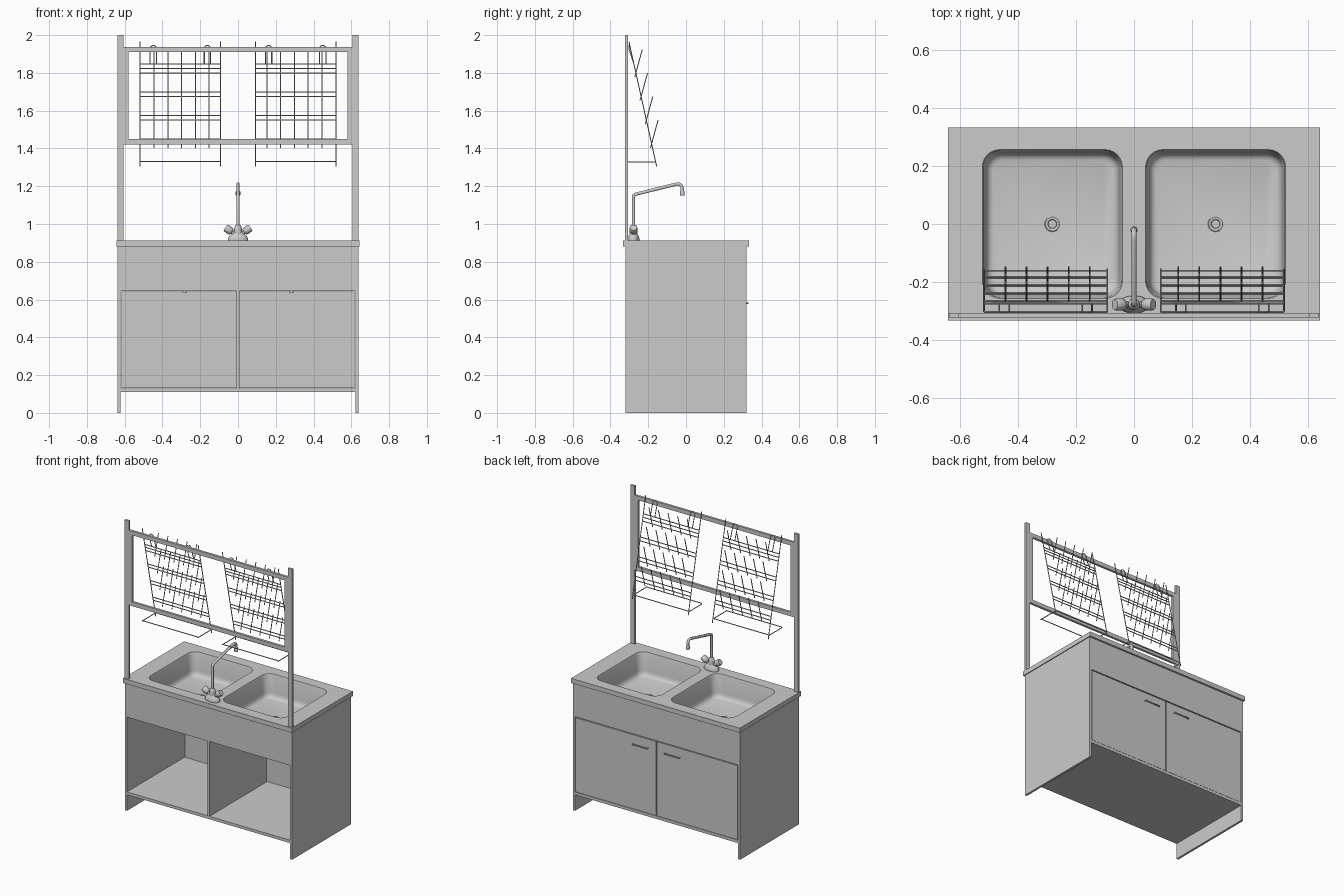
import bpy, bmesh, math
from mathutils import Vector, Matrix

if "Cube" in bpy.data.objects:
    bpy.data.objects.remove(bpy.data.objects["Cube"])


def finish(name, bm, smooth=False):
    bmesh.ops.recalc_face_normals(bm, faces=bm.faces)
    me = bpy.data.meshes.new(name)
    bm.to_mesh(me)
    bm.free()
    ob = bpy.data.objects.new(name, me)
    bpy.context.collection.objects.link(ob)
    if smooth:
        bpy.ops.object.select_all(action='DESELECT')
        ob.select_set(True)
        bpy.context.view_layer.objects.active = ob
        bpy.ops.object.shade_smooth_by_angle(angle=math.radians(40))
    return ob


def box(name, x0, x1, y0, y1, z0, z1):
    bm = bmesh.new()
    m = Matrix.Translation(((x0 + x1) / 2, (y0 + y1) / 2, (z0 + z1) / 2)) @ \
        Matrix.Diagonal((x1 - x0, y1 - y0, z1 - z0, 1))
    bmesh.ops.create_cube(bm, size=1, matrix=m)
    return finish(name, bm)


def loft(name, loops, smooth=True, cap_first=True):
    bm = bmesh.new()
    rings = [[bm.verts.new(p) for p in lp] for lp in loops]
    n = len(rings[0])
    for a, b in zip(rings, rings[1:]):
        for i in range(n):
            j = (i + 1) % n
            bm.faces.new((a[i], a[j], b[j], b[i]))
    bm.faces.new(rings[-1])
    if cap_first:
        bm.faces.new(rings[0])
    return finish(name, bm, smooth)


def lathe(name, profile, start, axis=(0, 0, 1), squash=1, n=24):
    q = Vector((0, 0, 1)).rotation_difference(Vector(axis))
    loops = [[Vector(start) + q @ Vector((r * math.cos(2 * math.pi * i / n),
              r * squash * math.sin(2 * math.pi * i / n), h)) for i in range(n)]
             for r, h in profile]
    return loft(name, loops)


def wires(name, paths, radius, res=1):
    cu = bpy.data.curves.new(name, 'CURVE')
    cu.dimensions = '3D'
    cu.bevel_depth = radius
    cu.bevel_resolution = res
    cu.use_fill_caps = True
    for path in paths:
        sp = cu.splines.new('POLY')
        sp.points.add(len(path) - 1)
        for p, co in zip(sp.points, path):
            p.co = (*co, 1)
        sp.use_smooth = True
    ob = bpy.data.objects.new(name, cu)
    bpy.context.collection.objects.link(ob)
    return ob


def rounded_rect(cx, hx, hy, r, z, seg=6):
    pts = []
    for k, (sx, sy) in enumerate(((1, 1), (-1, 1), (-1, -1), (1, -1))):
        for i in range(seg + 1):
            a = math.pi / 2 * (k + i / seg)
            pts.append((cx + sx * (hx - r) + r * math.cos(a), sy * (hy - r) + r * math.sin(a), z))
    return pts


# cabinet carcass
for s, side in ((-1, "left"), (1, "right")):
    xs = sorted((s * 0.622, s * 0.637))
    box(side + "_side_panel", *xs, -0.32, 0.32, 0, 0.88)
box("bottom_panel", -0.622, 0.622, -0.32, 0.32, 0.11, 0.13)
box("divider", -0.007, 0.007, -0.32, 0.302, 0.13, 0.645)
box("front_apron", -0.622, 0.622, -0.32, -0.305, 0.645, 0.88)
box("door_side_apron", -0.622, 0.622, 0.305, 0.32, 0.648, 0.88)

# countertop with two bowl openings
top = box("countertop", -0.643, 0.643, -0.333, 0.333, 0.88, 0.912)
SINK_X, HX, HY, R = 0.282, 0.242, 0.257, 0.06
for s in (-1, 1):
    cut = loft("bowl_cutter", [rounded_rect(s * SINK_X, HX, HY, R, z) for z in (0.85, 0.95)], False)
    cut.hide_render = True
    cut.hide_viewport = True
    mod = top.modifiers.new("bowl_opening", 'BOOLEAN')
    mod.operation = 'DIFFERENCE'
    mod.solver = 'EXACT'
    mod.object = cut

for s, side in ((-1, "left"), (1, "right")):
    # bowl and drain
    steps = ((0, 0.912), (0.004, 0.902), (0.012, 0.79), (0.016, 0.77), (0.024, 0.76), (0.036, 0.755))
    loft(side + "_bowl", [rounded_rect(s * SINK_X, HX - o, HY - o, R - o * 0.6, z) for o, z in steps],
         cap_first=False)
    lathe(side + "_drain", ((0.012, -0.117), (0.012, -0.01), (0.027, -0.005), (0.027, 0.004),
                            (0.024, 0.006), (0.016, 0.005), (0.014, 0.002)), (s * SINK_X, 0, 0.755))
    # door and handle
    box(side + "_door", *sorted((s * 0.004, s * 0.617)), 0.304, 0.319, 0.132, 0.642)
    a, b = s * 0.065, s * 0.178
    wires(side + "_door_handle", [[(a, 0.318, 0.58), (a, 0.328, 0.58), (b, 0.328, 0.58), (b, 0.318, 0.58)]], 0.004)
    # upright and frame stile
    box(side + "_post", *sorted((s * 0.606, s * 0.639)), -0.323, -0.307, 0.912, 2.0)
    box(side + "_frame_stile", *sorted((s * 0.58, s * 0.606)), -0.323, -0.307, 1.45, 1.91)

for name, z in (("upper_rail", 1.91), ("lower_rail", 1.422)):
    box(name, -0.606, 0.606, -0.323, -0.307, z, z + 0.028)


# dish racks
def rail_y(z):
    return -0.302 + (1.965 - z) * 0.222


for s, side in ((-1, "left"), (1, "right")):
    xa, xb = s * 0.092, s * 0.518
    paths = []
    for x in (xa, xb):
        paths.append([(x, rail_y(1.965), 1.965), (x, rail_y(1.305), 1.305)])
        paths.append([(x, rail_y(1.328), 1.328), (x, -0.304, 1.328)])
    paths += [[(xa, y, 1.332), (xb, y, 1.332)] for y in (-0.304, rail_y(1.332))]
    for row in range(4):
        z = 1.8 - row * 0.125
        for zz in (z, z + 0.024):
            paths.append([(xa, rail_y(zz), zz), (xb, rail_y(zz), zz)])
        for i in range(5):
            x = s * (0.153 + i * 0.0728)
            y = rail_y(z)
            paths.append([(x, y - 0.006, z - 0.022), (x, y + 0.034, z + 0.125)])
    # hanging hooks
    paths.append([(xa, rail_y(1.846), 1.846), (xb, rail_y(1.846), 1.846)])
    for hx in (0.162, 0.448):
        arch = [(s * hx + 0.017 * math.cos(t * math.pi / 8), -0.303, 1.928 + 0.017 * math.sin(t * math.pi / 8))
                for t in range(9)]
        paths.append([(s * hx + 0.017, rail_y(1.846), 1.846)] + arch + [(s * hx - 0.017, rail_y(1.846), 1.846)])
    wires(side + "_dish_rack", paths, 0.003)

# tap body, spout and nozzle
FY = -0.278
lathe("tap_base", ((0.053, 0), (0.053, 0.012), (0.046, 0.024), (0.032, 0.036), (0.022, 0.05)),
      (0, FY, 0.912), squash=0.58)
lathe("tap_column", ((0.02, 0), (0.02, 0.045), (0.016, 0.06), (0.01, 0.066)), (0, FY, 0.93))
spout = [(0, FY, 0.98), (0, FY, 1.145), (0, FY + 0.003, 1.153), (0, FY + 0.012, 1.158), (0, -0.055, 1.21)]
for i in range(7):
    a = math.radians(100 - 100 * i / 6)
    spout.append((0, -0.044 + 0.024 * math.cos(a), 1.188 + 0.024 * math.sin(a)))
wires("tap_spout", [spout + [(0, -0.02, 1.17)]], 0.009, 3)
lathe("tap_nozzle", ((0.011, 0), (0.012, 0.003), (0.012, 0.022), (0.009, 0.026)), (0, -0.02, 1.15))
for s, side in ((-1, "left"), (1, "right")):
    lathe(side + "_tap_knob", ((0.011, 0), (0.011, 0.038), (0.017, 0.042), (0.021, 0.05),
                               (0.021, 0.074), (0.018, 0.081)), (0, FY, 0.935), (s * 0.82, 0, 0.57), n=16)
